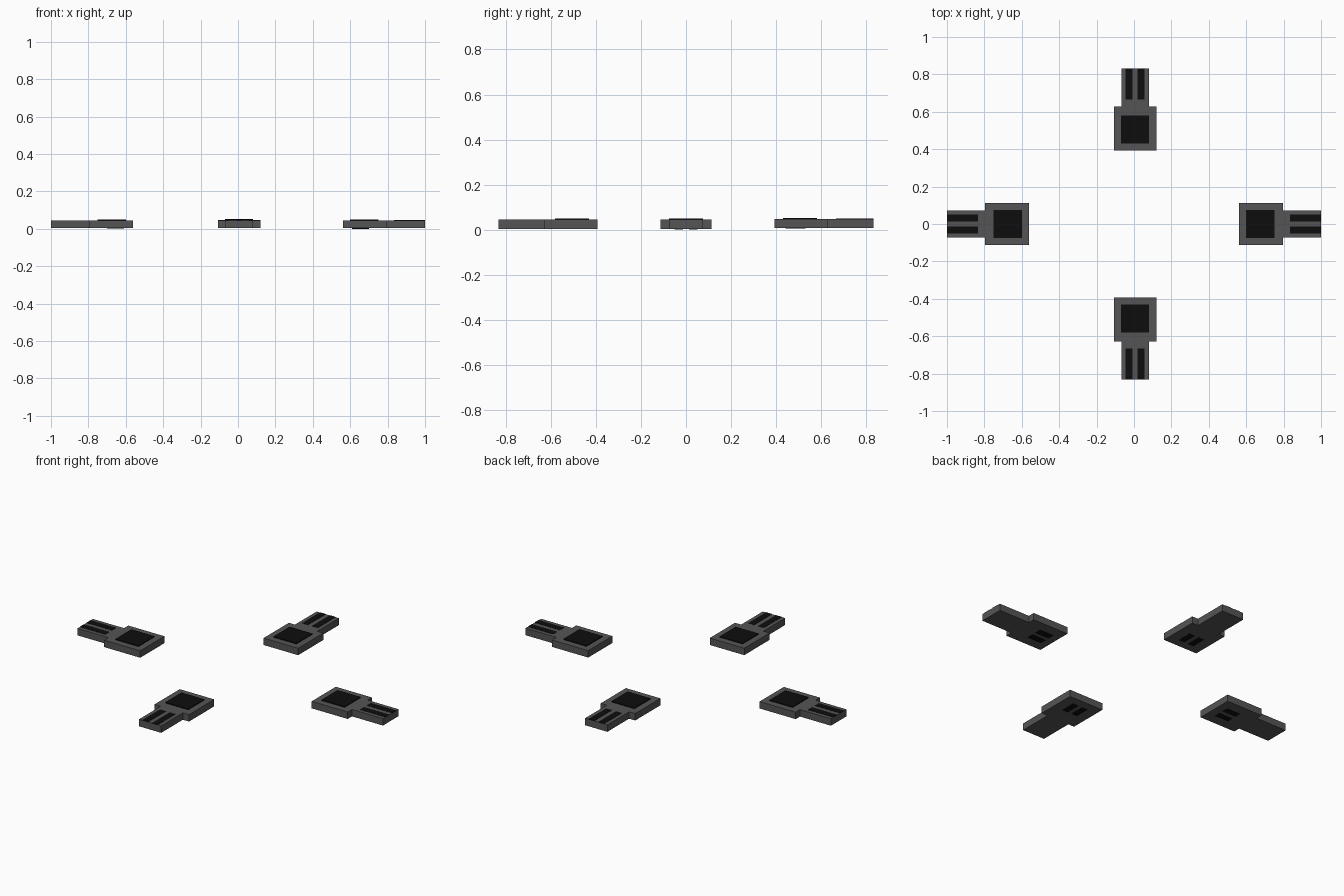
import bpy, bmesh, math
from mathutils import Matrix

if "Cube" in bpy.data.objects:
    bpy.data.objects.remove(bpy.data.objects["Cube"])


def material(name, v):
    m = bpy.data.materials.new(name)
    m.diffuse_color = (v, v, v, 1)
    m.use_nodes = True
    m.node_tree.nodes["Principled BSDF"].inputs["Base Color"].default_value = m.diffuse_color
    return m


grey = material("dark grey casing", 0.09)
black = material("black inlay", 0.004)


def prism(name, outlines, z0, z1, mat, xf):
    """Extrude flat outlines from z0 to z1, then place them with xf."""
    bm = bmesh.new()
    for pts in outlines:
        f = bm.faces.new([bm.verts.new((x, y, z0)) for x, y in pts])
        ext = bmesh.ops.extrude_face_region(bm, geom=[f])
        top = [v for v in ext["geom"] if isinstance(v, bmesh.types.BMVert)]
        bmesh.ops.translate(bm, verts=top, vec=(0, 0, z1 - z0))
    bmesh.ops.recalc_face_normals(bm, faces=bm.faces)
    bm.transform(xf)
    me = bpy.data.meshes.new(name)
    bm.to_mesh(me)
    bm.free()
    me.materials.append(mat)
    bpy.context.collection.objects.link(bpy.data.objects.new(name, me))


def rect(x0, x1, y0, y1):
    return [(x0, y0), (x1, y0), (x1, y1), (x0, y1)]


def stripes(x0, x1):
    return [rect(x0, x1, 0.013, 0.051), rect(x0, x1, -0.051, -0.013)]


# Casing outline: square head with a narrower tail pointing outwards (+x)
HEAD, TAIL = 0.113, 0.073
casing = [(0.561, -HEAD), (0.797, -HEAD), (0.797, -TAIL), (1.0, -TAIL),
          (1.0, TAIL), (0.797, TAIL), (0.797, HEAD), (0.561, HEAD)]

# Units: name, angle, inward shift, sideways x offset, casing base, foot base
units = [("right", 0, 0.0, 0.0, 0.004, 0.0),
         ("back", 90, -0.169, 0.006, 0.007, 0.006),
         ("left", 180, 0.0, 0.0, 0.003, 0.002),
         ("front", 270, -0.169, 0.006, 0.004, 0.003)]

for name, deg, shift, dx, base, foot in units:
    xf = (Matrix.Translation((dx, 0, 0))
          @ Matrix.Rotation(math.radians(deg), 4, 'Z')
          @ Matrix.Translation((shift, 0, 0)))
    top = base + 0.041
    prism(name + "_casing", [casing], base, top, grey, xf)
    # Raised square pad on the head
    prism(name + "_pad", [rect(0.599, 0.75, -0.075, 0.075)], top - 0.002, top + 0.005, black, xf)
    # Two strips along the tail
    prism(name + "_tail_strips", stripes(0.834, 1.0), top - 0.002, top + 0.0015, black, xf)
    # Two short strips underneath the head
    prism(name + "_under_strips", stripes(0.61, 0.70), foot, base + 0.002, black, xf)
